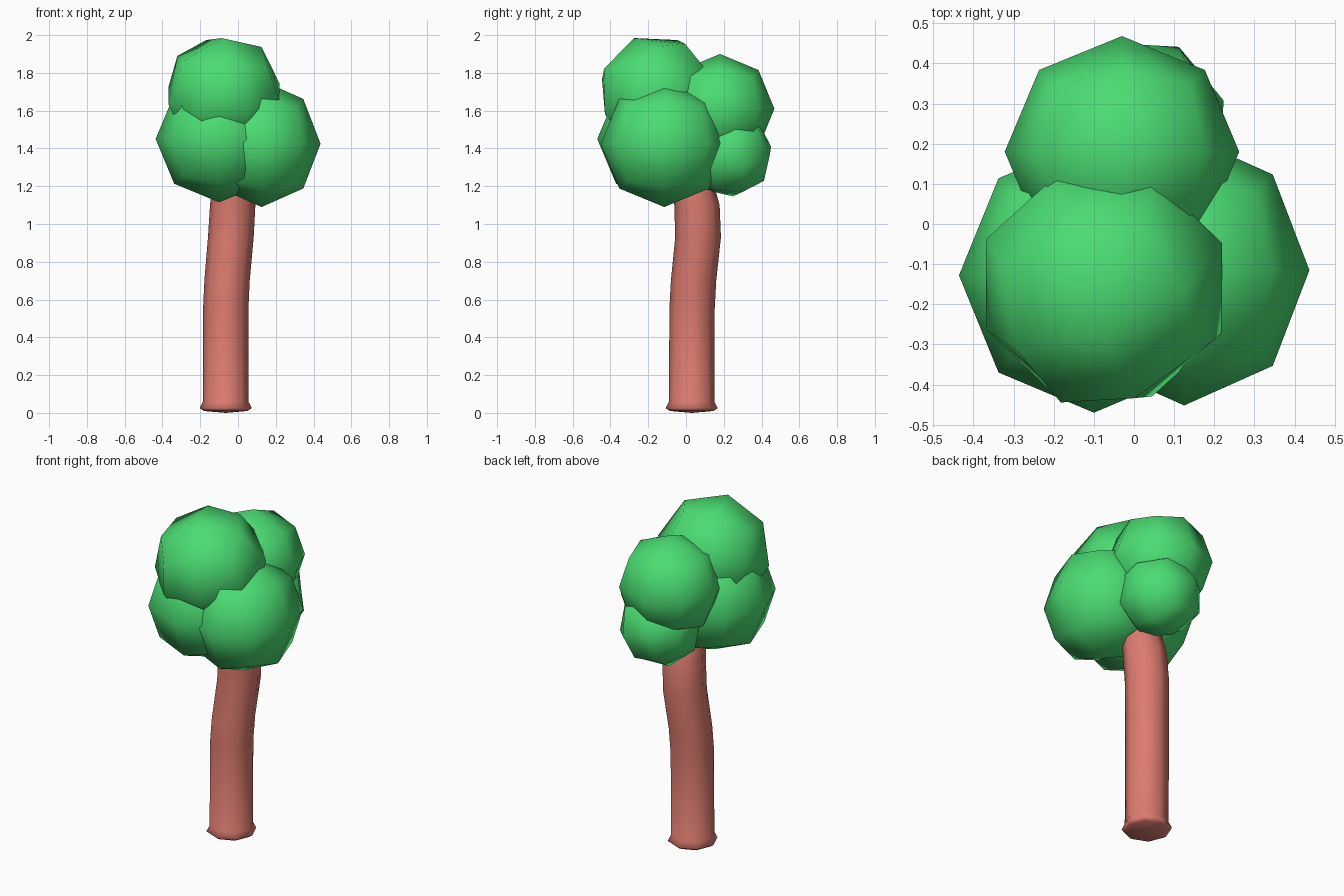
import bpy, bmesh
from math import radians, cos, sin, pi
from mathutils import Vector, Matrix, Euler

if "Cube" in bpy.data.objects:
    bpy.data.objects.remove(bpy.data.objects["Cube"])


def material(name, color):
    m = bpy.data.materials.new(name)
    m.diffuse_color = color
    m.use_nodes = True
    m.node_tree.nodes["Principled BSDF"].inputs["Base Color"].default_value = m.diffuse_color
    return m


def make_object(name, bm, mat):
    bmesh.ops.recalc_face_normals(bm, faces=bm.faces[:])
    for f in bm.faces:
        f.smooth = True
    me = bpy.data.meshes.new(name)
    bm.to_mesh(me)
    bm.free()
    me.materials.append(mat)
    ob = bpy.data.objects.new(name, me)
    bpy.context.collection.objects.link(ob)
    return ob


green = material("leaf_green", (0.07, 0.72, 0.17, 1))
bark = material("bark_red", (0.72, 0.2, 0.16, 1))


# Foliage: coarse rounded cubes with octagonal outlines
def foliage(name, center, size, rot=(0, 0, 0)):
    bm = bmesh.new()
    bmesh.ops.create_cube(bm, size=2)
    bmesh.ops.subdivide_edges(bm, edges=bm.edges[:], cuts=1, use_grid_fill=True)
    turn = Euler([radians(a) for a in rot]).to_matrix()
    for v in bm.verts:
        p = v.co.normalized() * 1.0
        p = Vector((p.x * size[0], p.y * size[1], p.z * size[2]))
        v.co = turn @ p + Vector(center)
    make_object(name, bm, green)


foliage("foliage_right", (0.125, -0.115, 1.425), (0.312, 0.337, 0.335))
foliage("foliage_left", (-0.10, -0.128, 1.45), (0.336, 0.342, 0.335))
foliage("foliage_top", (-0.075, -0.155, 1.69), (0.318, 0.318, 0.318), (20, -10, 20))
foliage("foliage_back", (-0.03, 0.18, 1.61), (0.292, 0.288, 0.29))
foliage("foliage_low_back", (0.01, 0.23, 1.37), (0.235, 0.235, 0.235), (10, 15, 20))

# Trunk: eight-sided rings (x, y, z, radius) along a gently bent path
rings = [(-0.065, 0.03, 0.01, 0.115), (-0.065, 0.03, 0.025, 0.138),
         (-0.065, 0.03, 0.06, 0.120), (-0.065, 0.032, 0.55, 0.120),
         (-0.058, 0.04, 0.70, 0.120), (-0.038, 0.064, 0.93, 0.121),
         (-0.028, 0.058, 1.10, 0.120), (-0.025, 0.035, 1.22, 0.110),
         (-0.025, 0.0, 1.34, 0.09)]
bm = bmesh.new()
loops = []
for x, y, z, r in rings:
    loops.append([bm.verts.new((x + r * cos(i * pi / 4), y + r * sin(i * pi / 4), z))
                  for i in range(8)])
for a, b in zip(loops, loops[1:]):
    for i in range(8):
        j = (i + 1) % 8
        bm.faces.new((a[i], a[j], b[j], b[i]))
base = bm.verts.new((-0.065, 0.03, 0.0))
for i in range(8):
    bm.faces.new((base, loops[0][(i + 1) % 8], loops[0][i]))
bm.faces.new(loops[-1])
make_object("trunk", bm, bark)
